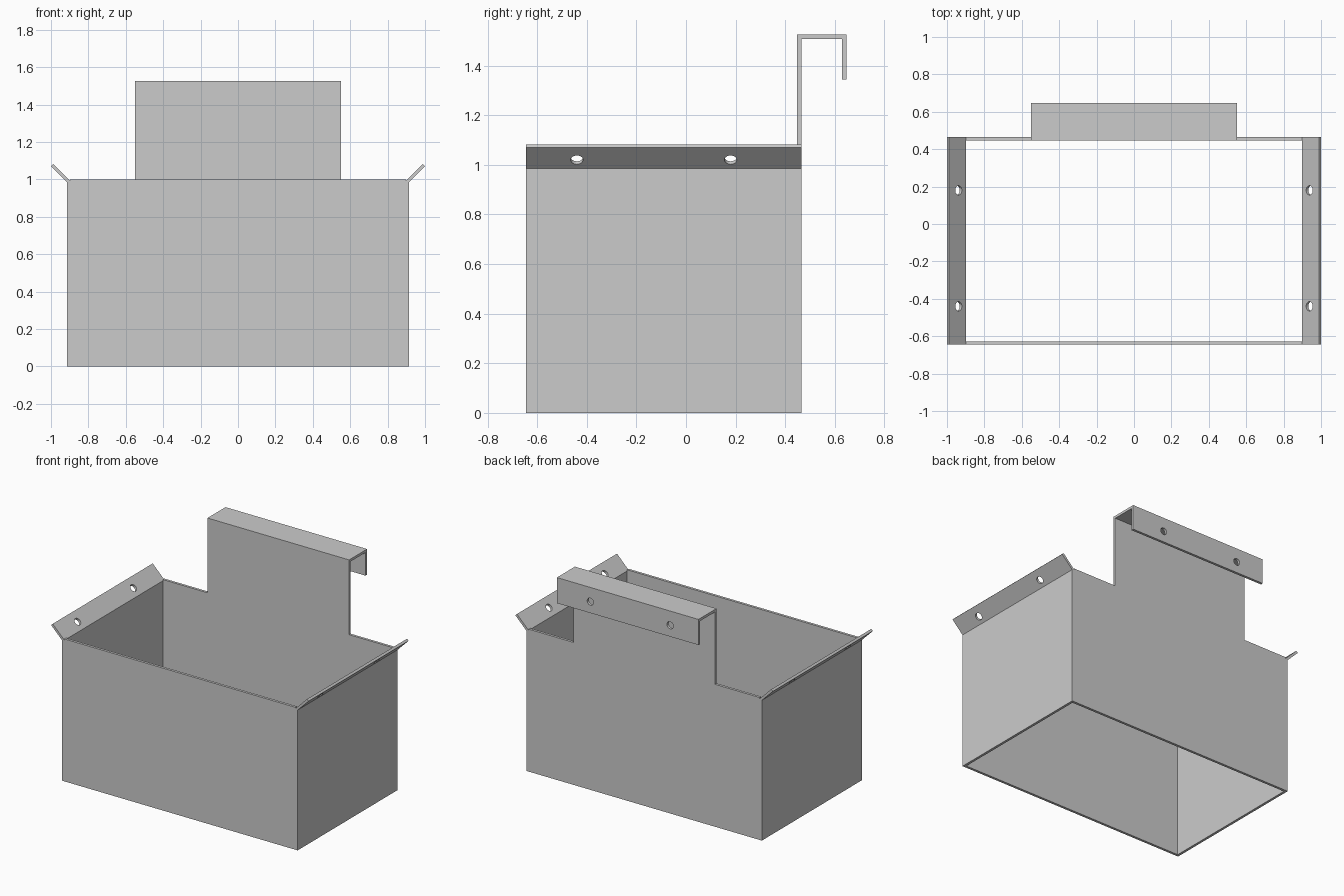
import bpy, bmesh, math
from mathutils import Vector, Matrix

cube = bpy.data.objects.get("Cube")
if cube:
    bpy.data.objects.remove(cube, do_unlink=True)

steel = bpy.data.materials.new("light grey steel")
steel.use_nodes = True
GREY = (0.6, 0.6, 0.6, 1)
steel.diffuse_color = GREY
steel.node_tree.nodes["Principled BSDF"].inputs["Base Color"].default_value = GREY

HALF, FRONT, BACK, T = 0.915, -0.645, 0.465, 0.018
TAB, TOP, LIP_BACK, LIP_LOW = 0.55, 1.525, 0.647, 1.345


def add_object(name, bm):
    bmesh.ops.recalc_face_normals(bm, faces=bm.faces)
    mesh = bpy.data.meshes.new(name)
    bm.to_mesh(mesh)
    bm.free()
    mesh.materials.append(steel)
    obj = bpy.data.objects.new(name, mesh)
    bpy.context.collection.objects.link(obj)
    return obj


def sheet(name, outline, axis, start, end):
    """Extrude a 2D outline (other axis, z) along x or y."""
    def place(a, z):
        return (start, a, z) if axis == "x" else (a, start, z)
    bm = bmesh.new()
    face = bm.faces.new([bm.verts.new(place(a, z)) for a, z in outline])
    out = bmesh.ops.extrude_face_region(bm, geom=[face])
    step = Vector((end - start, 0, 0) if axis == "x" else (0, end - start, 0))
    verts = [v for v in out["geom"] if isinstance(v, bmesh.types.BMVert)]
    bmesh.ops.translate(bm, verts=verts, vec=step)
    return add_object(name, bm)


def drill(obj, centres, direction, radius=0.025):
    """Cut round screw holes through a sheet."""
    turn = Vector(direction).to_track_quat("Z", "Y").to_matrix().to_4x4()
    bm = bmesh.new()
    for c in centres:
        bmesh.ops.create_cone(bm, cap_ends=True, segments=24, radius1=radius,
                              radius2=radius, depth=0.08,
                              matrix=Matrix.Translation(c) @ turn)
    cutter = add_object("hole_cutter", bm)
    cutter.hide_render = True
    mod = obj.modifiers.new("holes", "BOOLEAN")
    mod.operation, mod.object = "DIFFERENCE", cutter
    bpy.context.view_layer.objects.active = obj
    bpy.ops.object.modifier_apply(modifier=mod.name)
    bpy.data.objects.remove(cutter, do_unlink=True)


# Front and back panels, the back one with a raised tab
inner = HALF - T
sheet("front_panel", [(-inner, 0), (inner, 0), (inner, 1), (-inner, 1)],
      "y", FRONT, FRONT + T)
sheet("back_panel", [(-inner, 0), (inner, 0), (inner, 1), (TAB, 1), (TAB, TOP),
                     (-TAB, TOP), (-TAB, 1), (-inner, 1)], "y", BACK - T, BACK)

# Side panels with flanges folded outward
for name, s in (("left_side_panel", 1), ("right_side_panel", -1)):
    profile = [(inner, 0), (HALF, 0), (HALF, 0.985), (1.0, 1.07),
               (0.988, 1.082), (inner, 0.991)]
    panel = sheet(name, [(s * x, z) for x, z in profile], "y", FRONT, BACK)
    drill(panel, [(s * 0.943, y, 1.027) for y in (-0.44, 0.18)], (s, 0, -1))

# Hook folded backward and down from the tab
hook = sheet("hanging_hook", [(BACK, TOP), (LIP_BACK, TOP), (LIP_BACK, LIP_LOW),
                              (LIP_BACK - T, LIP_LOW), (LIP_BACK - T, TOP - T),
                              (BACK, TOP - T)], "x", -TAB, TAB)
drill(hook, [(x, LIP_BACK - T / 2, 1.425) for x in (0.29, -0.33)], (0, 1, 0))
